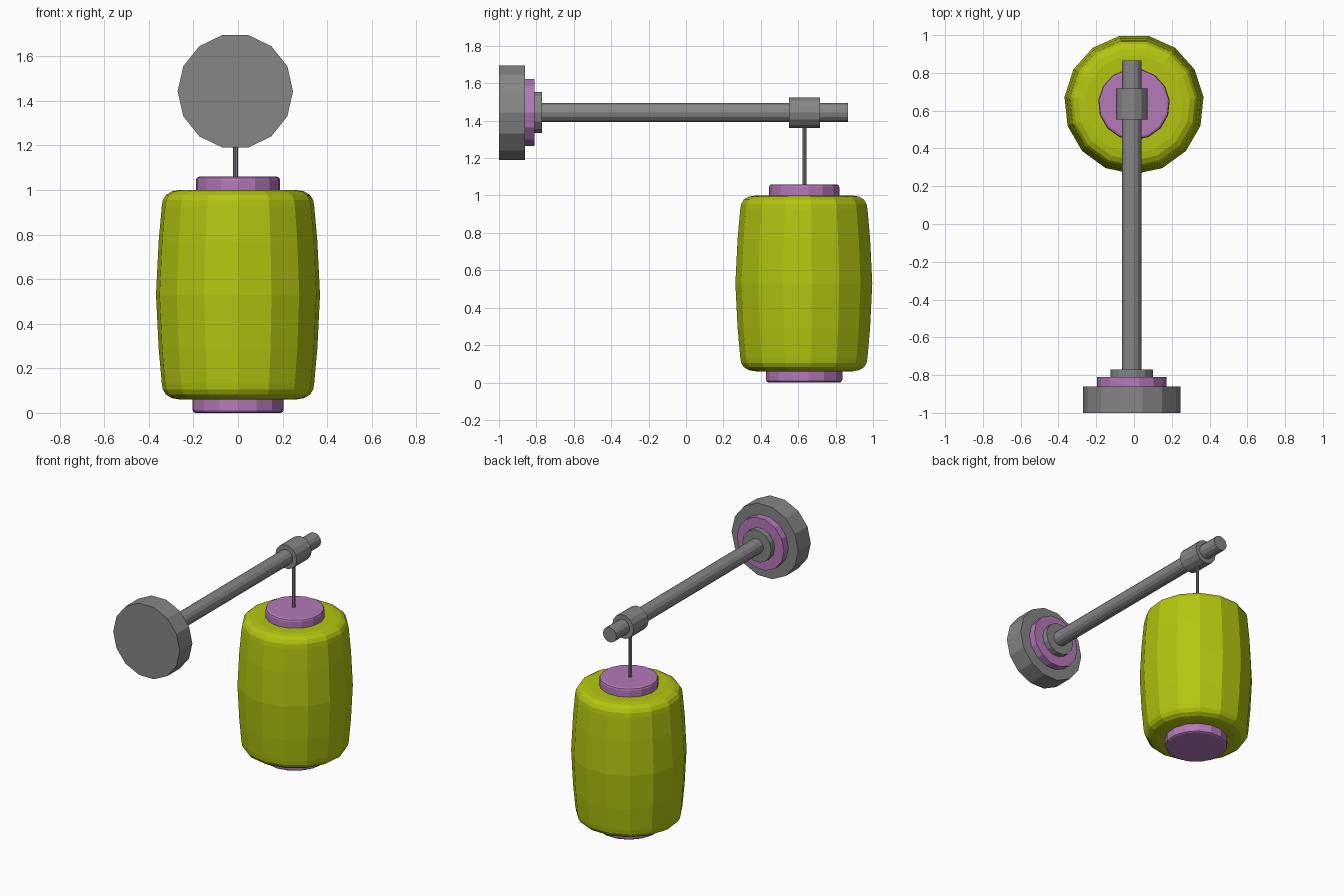
import bpy, bmesh, math

if "Cube" in bpy.data.objects:
    bpy.data.objects.remove(bpy.data.objects["Cube"])


def material(name, rgb):
    m = bpy.data.materials.new(name)
    m.diffuse_color = (*rgb, 1)
    m.use_nodes = True
    m.node_tree.nodes["Principled BSDF"].inputs["Base Color"].default_value = m.diffuse_color
    return m


LIME = material("lime_paper", (0.45, 0.56, 0.005))
PINK = material("orchid_trim", (0.46, 0.19, 0.49))
GREY = material("grey_metal", (0.245, 0.24, 0.245))


def lathe(name, mat, profile, centre, sides, axis="Z", phase=0.0):
    """Revolve (radius, height) points around a Z or Y axis, closing both ends."""
    bm = bmesh.new()
    rings = []
    for r, h in profile:
        ring = []
        for i in range(sides):
            a = phase + 2 * math.pi * i / sides
            u, v = r * math.cos(a), r * math.sin(a)
            co = (u, v, h) if axis == "Z" else (u, h, v)
            ring.append(bm.verts.new([c + d for c, d in zip(centre, co)]))
        rings.append(ring)
    for low, high in zip(rings, rings[1:]):
        for i in range(sides):
            j = (i + 1) % sides
            bm.faces.new((low[i], low[j], high[j], high[i]))
    bm.faces.new(rings[0])
    bm.faces.new(rings[-1])
    bmesh.ops.recalc_face_normals(bm, faces=bm.faces[:])
    mesh = bpy.data.meshes.new(name)
    bm.to_mesh(mesh)
    bm.free()
    mesh.materials.append(mat)
    ob = bpy.data.objects.new(name, mesh)
    bpy.context.collection.objects.link(ob)
    return ob


LANTERN = (0, 0.634, 0)
ARM = (-0.012, 0, 1.443)
FRONT = -math.pi / 2

# Barrel-shaped lantern body, mirrored about its mid height
half = [(0.262, 0.06), (0.298, 0.066), (0.325, 0.082), (0.339, 0.105),
        (0.344, 0.135), (0.358, 0.29)]
body = half + [(0.37, 0.53)] + [(r, 1.06 - z) for r, z in reversed(half)]
lathe("lantern_body", LIME, body, LANTERN, 15, phase=FRONT)

# Top and bottom caps with softened rims
lathe("lantern_top_cap", PINK, [(0.19, 0.98), (0.19, 1.045), (0.186, 1.055), (0.176, 1.06)],
      LANTERN, 15, phase=FRONT)
lathe("lantern_bottom_cap", PINK, [(0.193, 0.0), (0.202, 0.005), (0.206, 0.014), (0.206, 0.08)],
      LANTERN, 15, phase=FRONT)

# Hanging cord
lathe("hanging_cord", GREY, [(0.011, 1.04), (0.011, 1.39)], (-0.011, 0.634, 0), 8)

# Wall mount, arm and collar: name, colour, radius, y start, y end, sides
for name, mat, r, y0, y1, n in (
        ("wall_plate", GREY, 0.259, -1.0, -0.86, 14),
        ("mount_ring", PINK, 0.183, -0.87, -0.81, 14),
        ("arm_socket", GREY, 0.112, -0.82, -0.77, 14),
        ("arm", GREY, 0.052, -0.80, 0.866, 14),
        ("arm_collar", GREY, 0.083, 0.552, 0.717, 14)):
    lathe(name, mat, [(r, y0), (r, y1)], ARM, n, axis="Y")
